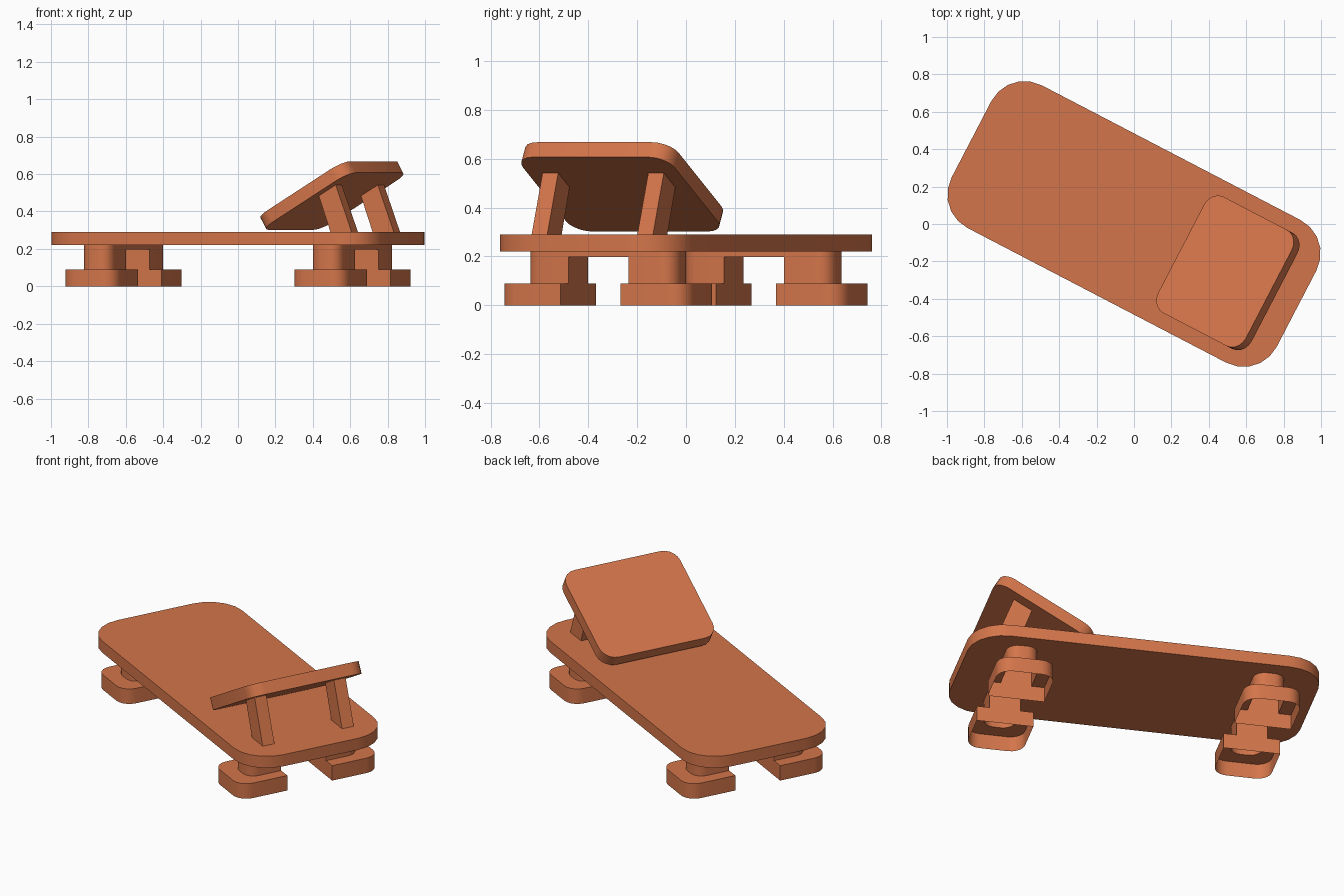
import bpy, bmesh, math
from mathutils import Matrix

if "Cube" in bpy.data.objects:
    bpy.data.objects.remove(bpy.data.objects["Cube"])

YAW = math.radians(-27.5)      # whole bed is turned about z
mat = bpy.data.materials.new("terracotta")
mat.diffuse_color = (0.655, 0.179, 0.069, 1)
mat.use_nodes = True
mat.node_tree.nodes["Principled BSDF"].inputs["Base Color"].default_value = mat.diffuse_color


def finish(name, bm, mirror=None, tilt=None):
    """Turn a bmesh in bed coordinates into a named, rotated object."""
    me = bpy.data.meshes.new(name)
    bm.to_mesh(me)
    bm.free()
    ob = bpy.data.objects.new(name, me)
    bpy.context.collection.objects.link(ob)
    me.materials.append(mat)
    if tilt:
        me.transform(tilt)
    if mirror:
        mod = ob.modifiers.new("mirror", 'MIRROR')
        mod.use_axis = mirror
        mod.use_mirror_merge = False
    ob.rotation_euler.z = YAW
    bpy.ops.object.select_all(action='DESELECT')
    ob.select_set(True)
    bpy.context.view_layer.objects.active = ob
    bpy.ops.object.shade_smooth_by_angle()
    return ob


def arc(cx, cy, r, start, n=5):
    return [(cx + r * math.cos(math.radians(start + 90 * i / n)),
             cy + r * math.sin(math.radians(start + 90 * i / n))) for i in range(n + 1)]


def prism(pts):
    """Closed prism from matching lists of bottom and top points."""
    bm = bmesh.new()
    lo, hi = ([bm.verts.new(p) for p in ring] for ring in pts)
    bm.faces.new(lo[::-1])
    bm.faces.new(hi)
    n = len(lo)
    for i in range(n):
        j = (i + 1) % n
        bm.faces.new((lo[i], lo[j], hi[j], hi[i]))
    bmesh.ops.recalc_face_normals(bm, faces=bm.faces)
    return bm


def slab(hx, hy, r, z0, z1):
    loop = (arc(hx - r, hy - r, r, 0) + arc(r - hx, hy - r, r, 90)
            + arc(r - hx, r - hy, r, 180) + arc(hx - r, r - hy, r, 270))
    return prism([[(x, y, z) for x, y in loop] for z in (z0, z1)])


# main board
finish("bed_board", slab(0.98, 0.43, 0.2, 0.22, 0.29))

# tilted head panel
tilt = Matrix.Translation((0.566, 0, 0.485)) @ Matrix.Rotation(math.radians(-30), 4, 'Y')
finish("head_panel", slab(0.305, 0.35, 0.085, -0.035, 0.035), tilt=tilt)

# leaning struts under the head panel
side = [(0.705, 0.285), (0.833, 0.285), (0.732, 0.548), (0.63, 0.49)]
finish("panel_strut", prism([[(x, y, z) for x, z in side] for y in (-0.28, -0.208)]),
       mirror=(False, True, False))

# stepped legs: hollow shells open below, outer corners rounded
UC, INNER = 0.69, -0.138


def leg_loop(half, outer, r):
    return (arc(UC - half + r, r - outer, r, 180) + arc(UC + half - r, r - outer, r, 270)
            + [(UC + half, INNER), (UC - half, INNER)])


foot, post = leg_loop(0.158, 0.43, 0.08), leg_loop(0.086, 0.341, 0.065)
bm = bmesh.new()
rings = [[bm.verts.new((x, y, z)) for x, y in loop]
         for loop, z in ((foot, 0), (foot, 0.09), (post, 0.09), (post, 0.22))]
n = len(foot)
for k in range(3):
    for i in range(n):
        j = (i + 1) % n
        if k == 1 and i == n - 2:      # no ledge on the flush inner side
            continue
        bm.faces.new((rings[k][i], rings[k][j], rings[k + 1][j], rings[k + 1][i]))
finish("stepped_leg", bm, mirror=(True, True, False))

# thin bridge joining each pair of legs
rect = [(UC - 0.086, INNER), (UC + 0.086, INNER), (UC + 0.086, -INNER), (UC - 0.086, -INNER)]
finish("leg_bridge", prism([[(x, y, z) for x, y in rect] for z in (0.198, 0.22)]),
       mirror=(True, False, False))
